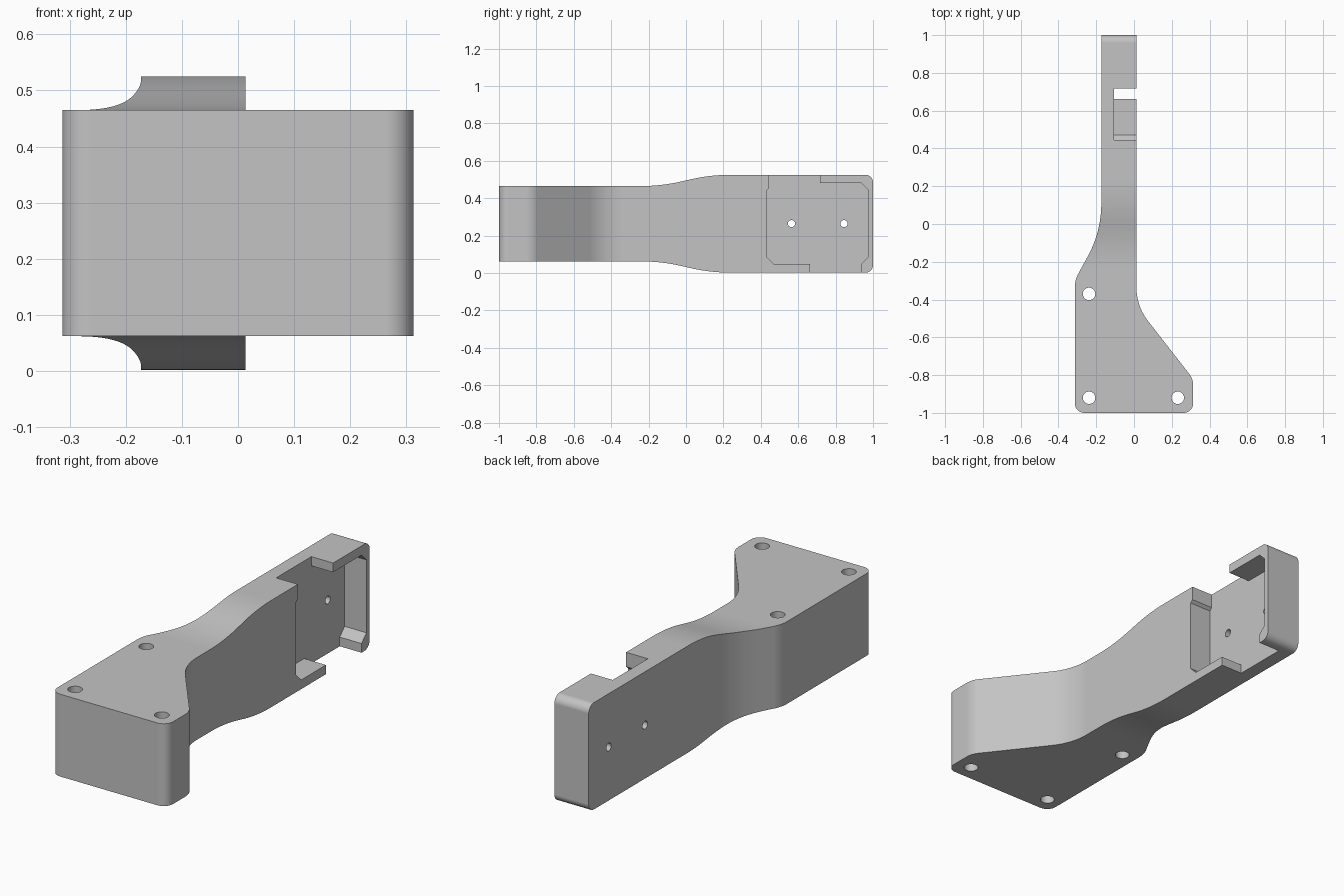
import bpy
import bmesh
import math
from mathutils import Vector

cube = bpy.data.objects.get("Cube")
if cube:
    bpy.data.objects.remove(cube, do_unlink=True)

grey = bpy.data.materials.new("plain grey")
grey.use_nodes = True
colour = (0.55, 0.55, 0.55, 1)
grey.diffuse_color = colour
grey.node_tree.nodes["Principled BSDF"].inputs["Base Color"].default_value = colour


def rounded(corners, segments=8):
    """Outline from (u, v, radius) corners; one segment gives a chamfer."""
    outline = []
    for i, (u, v, radius) in enumerate(corners):
        p = Vector((u, v))
        if not radius:
            outline.append(p)
            continue
        a = (Vector(corners[i - 1][:2]) - p).normalized()
        b = (Vector(corners[(i + 1) % len(corners)][:2]) - p).normalized()
        half = a.angle(b) / 2
        centre = p + (a + b).normalized() * radius / math.sin(half)
        tangent = radius / math.tan(half)
        start, end = p + a * tangent - centre, p + b * tangent - centre
        sweep = start.angle(end)
        for k in range(segments + 1):
            t = k / segments
            arc = (start * math.sin((1 - t) * sweep) + end * math.sin(t * sweep)) / math.sin(sweep)
            outline.append(centre + arc)
    return outline


def prism(name, outline, axis, low, high):
    """Extrude an outline along z (outline is x, y) or x (outline is y, z)."""
    bm = bmesh.new()
    place = (lambda p: (p.x, p.y, low)) if axis == "z" else (lambda p: (low, p.x, p.y))
    face = bm.faces.new([bm.verts.new(place(p)) for p in outline])
    moved = bmesh.ops.extrude_face_region(bm, geom=[face])["geom"]
    step = (0, 0, high - low) if axis == "z" else (high - low, 0, 0)
    bmesh.ops.translate(bm, vec=step, verts=[g for g in moved if isinstance(g, bmesh.types.BMVert)])
    bmesh.ops.recalc_face_normals(bm, faces=bm.faces)
    mesh = bpy.data.meshes.new(name)
    bm.to_mesh(mesh)
    bm.free()
    mesh.materials.append(grey)
    obj = bpy.data.objects.new(name, mesh)
    bpy.context.scene.collection.objects.link(obj)
    return obj


def circle(u, v, radius, count=32):
    return [Vector((u + radius * math.cos(math.tau * i / count),
                    v + radius * math.sin(math.tau * i / count))) for i in range(count)]


def box_outline(u0, u1, v0, v1, r=0):
    return rounded([(u0, v0, r), (u1, v0, r), (u1, v1, r), (u0, v1, r)], 1)


def combine(target, tool, operation):
    mod = target.modifiers.new(tool.name, "BOOLEAN")
    mod.object, mod.operation, mod.solver = tool, operation, "EXACT"
    bpy.context.view_layer.objects.active = target
    bpy.ops.object.modifier_apply(modifier=mod.name)
    bpy.data.objects.remove(tool, do_unlink=True)


# Plan outline: flared mounting foot and straight arm
INNER, FACE = -0.105, 0.013
plan = rounded([
    (-0.173, 1, 0), (-0.173, -0.04, 0.58), (-0.313, -0.296, 0.15),
    (-0.313, -1, 0.05), (0.313, -1, 0.05), (0.313, -0.82, 0.1),
    (FACE, -0.435, 0.29), (FACE, 1, 0)], 12)
bracket = prism("bracket_arm", plan, "z", -0.1, 0.7)

# Side outline: the arm swells gently above and below towards its end
side = rounded([
    (-1.1, 0.062, 0), (-0.13, 0.062, 0.96), (0.13, 0.002, 0.96), (1, 0.002, 0.04),
    (1, 0.525, 0.04), (0.13, 0.525, 0.96), (-0.13, 0.465, 0.96), (-1.1, 0.465, 0)], 12)
combine(bracket, prism("side_shape", side, "x", -0.5, 0.5), "INTERSECT")

# Chamfered pocket and its two staggered edge openings
cutters = [
    prism("pocket", box_outline(0.432, 0.975, 0.047, 0.48, 0.038), "x", INNER, 0.1),
    prism("top_opening", box_outline(0.445, 0.717, 0.445, 0.7), "x", INNER, 0.1),
    prism("bottom_opening", box_outline(0.662, 0.937, -0.1, 0.06), "x", INNER, 0.1),
]

# Vertical mounting holes and small cross holes
for x, y in ((-0.238, -0.37), (-0.238, -0.92), (0.232, -0.92)):
    cutters.append(prism("mounting_hole", circle(x, y, 0.033), "z", -0.1, 0.7))
for y in (0.564, 0.845):
    cutters.append(prism("cross_hole", circle(y, 0.264, 0.019), "x", -0.4, 0.1))
for cutter in cutters:
    combine(bracket, cutter, "DIFFERENCE")

# Smooth fillets with crisp edges
bpy.ops.object.select_all(action="DESELECT")
bracket.select_set(True)
bpy.context.view_layer.objects.active = bracket
bpy.ops.object.shade_smooth_by_angle(angle=math.radians(30))
weighted = bracket.modifiers.new("weighted_normals", "WEIGHTED_NORMAL")
weighted.keep_sharp = True
